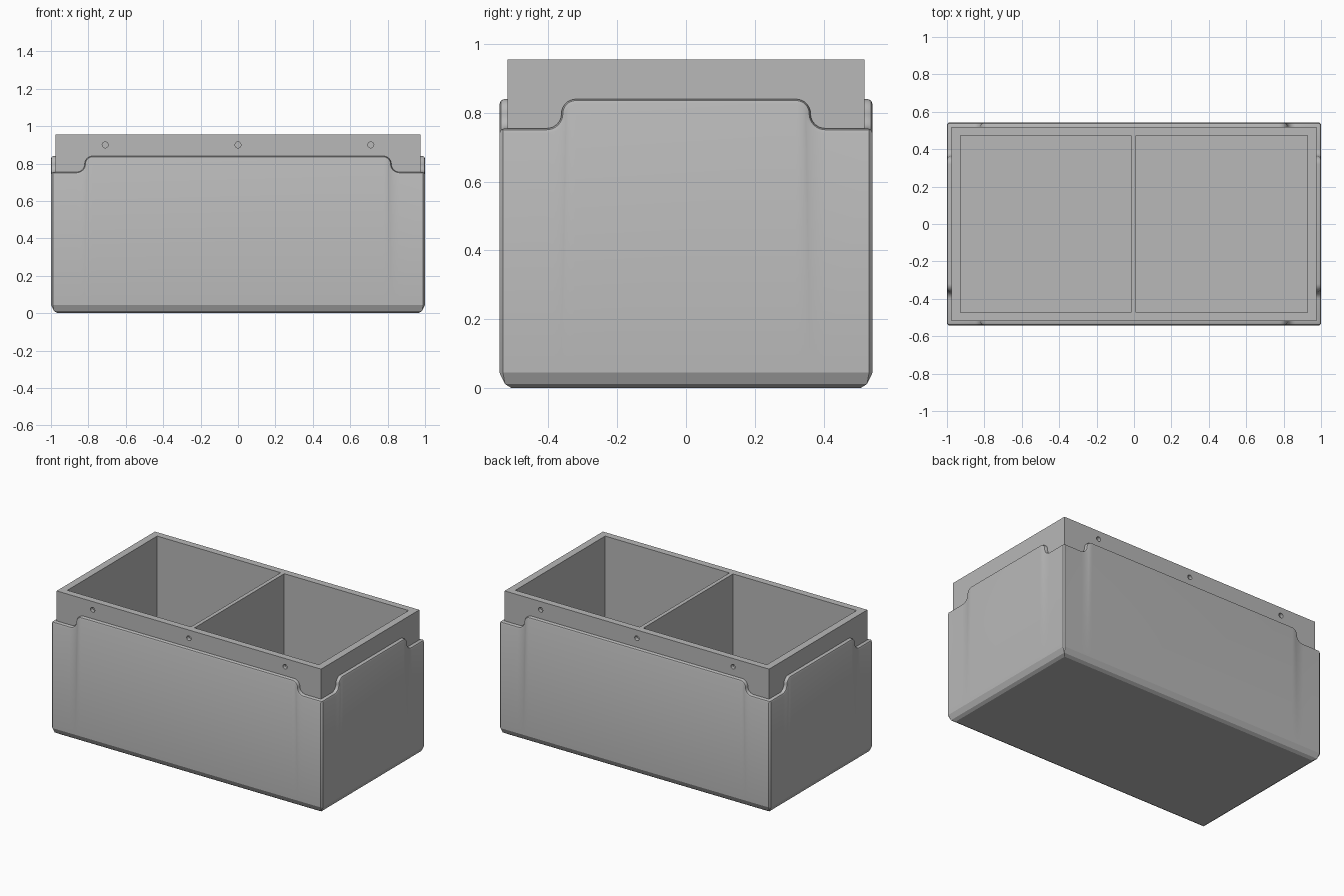
import bpy
import bmesh
from math import sin, cos, pi
from mathutils import Matrix, Vector

if "Cube" in bpy.data.objects:
    bpy.data.objects.remove(bpy.data.objects["Cube"], do_unlink=True)

HX, HY = 1.0, 0.542          # half size of the outer tub
LOW, HIGH = 0.755, 0.84      # wall height at the corners and between them
WALL = 0.024                 # tub wall thickness
CHAMFER, BEVEL = 0.01, 0.014
RADIUS = (HIGH - LOW) / 2
RIM = 0.955

grey = bpy.data.materials.new("plain grey")
grey.use_nodes = True
colour = (0.48, 0.48, 0.48, 1)
grey.diffuse_color = colour
grey.node_tree.nodes["Principled BSDF"].inputs["Base Color"].default_value = colour


def make_object(name, bm):
    mesh = bpy.data.meshes.new(name)
    bm.to_mesh(mesh)
    bm.free()
    mesh.materials.append(grey)
    ob = bpy.data.objects.new(name, mesh)
    bpy.context.collection.objects.link(ob)
    return ob


def activate(ob):
    bpy.ops.object.select_all(action="DESELECT")
    ob.select_set(True)
    bpy.context.view_layer.objects.active = ob


def add_box(bm, low, high):
    low, high = Vector(low), Vector(high)
    place = Matrix.Translation((low + high) / 2) @ Matrix.Diagonal((*(high - low), 1))
    bmesh.ops.create_cube(bm, size=1, matrix=place)


def top_edge(half):
    """Wall top as (u, z, normal u, normal z), with a rounded step at each end."""
    step = half - 0.18
    steps = 8
    right = []
    for i in range(steps + 1):                       # upper, convex arc
        t = pi / 2 * (1 - i / steps)
        right.append((step - RADIUS + RADIUS * cos(t),
                      LOW + RADIUS + RADIUS * sin(t), cos(t), sin(t)))
    for i in range(1, steps + 1):                    # lower, concave arc
        t = pi / 2 * (1 - i / steps)
        right.append((step + RADIUS - RADIUS * sin(t),
                      LOW + RADIUS - RADIUS * cos(t), sin(t), cos(t)))
    right.append((half, LOW, 0, 1))
    left = [(-u, z, -nu, nz) for u, z, nu, nz in reversed(right)]
    return left + right


def ring(bm, inset, drop=0, height=None):
    """One loop of vertices round the tub, at a fixed height or along the top edge."""
    verts = []
    for k in range(4):
        half, depth = (HX, HY) if k % 2 == 0 else (HY, HX)
        turn = Matrix.Rotation(k * pi / 2, 3, "Z")
        limit = half - max(CHAMFER, inset)
        for u, z, nu, nz in top_edge(half):
            u = max(-limit, min(limit, u - drop * nu))
            z = z - drop * nz if height is None else height
            verts.append(bm.verts.new(turn @ Vector((u, inset - depth, z))))
    return verts


# Outer tub: chamfered foot, flat walls, rounded stepped top edge
bm = bmesh.new()
rings = [ring(bm, 0.035, height=0), ring(bm, 0.016, height=0.012),
         ring(bm, 0, height=0.045), ring(bm, 0, BEVEL),
         ring(bm, BEVEL * 0.3, BEVEL * 0.3), ring(bm, BEVEL),
         ring(bm, WALL + 0.006)]
bm.faces.new(list(reversed(rings[0])))
for lower, upper in zip(rings, rings[1:]):
    for i in range(len(lower)):
        j = (i + 1) % len(lower)
        bm.faces.new((lower[i], lower[j], upper[j], upper[i]))
bmesh.ops.remove_doubles(bm, verts=bm.verts, dist=0.0001)
tub = make_object("outer_tub", bm)

# Inner bin: solid block that is hollowed below
BX, BY = HX - WALL, HY - WALL
bm = bmesh.new()
add_box(bm, (-BX, -BY, 0.02), (BX, BY, RIM))
bin_ob = make_object("inner_bin", bm)

# Cutter: two compartments and three blind screw holes front and back
bm = bmesh.new()
for x0, x1 in ((-0.928, -0.016), (0.01, 0.928)):
    add_box(bm, (x0, -0.473, 0.05), (x1, 0.473, RIM + 0.1))
for side in (-1, 1):
    for x in (-0.71, 0, 0.71):
        place = Matrix.Translation((x, side * BY, 0.9)) @ Matrix.Rotation(pi / 2, 4, "X")
        bmesh.ops.create_cone(bm, cap_ends=True, segments=20, radius1=0.016,
                              radius2=0.016, depth=0.05, matrix=place)
cutter = make_object("bin_cutter", bm)
cutter.hide_render = True

cut = bin_ob.modifiers.new("hollow", "BOOLEAN")
cut.operation = "DIFFERENCE"
cut.solver = "EXACT"
cut.object = cutter
activate(bin_ob)
bpy.ops.object.modifier_apply(modifier=cut.name)
bpy.data.objects.remove(cutter, do_unlink=True)

for ob in (tub, bin_ob):
    activate(ob)
    bpy.ops.object.shade_smooth_by_angle(angle=pi / 7)
